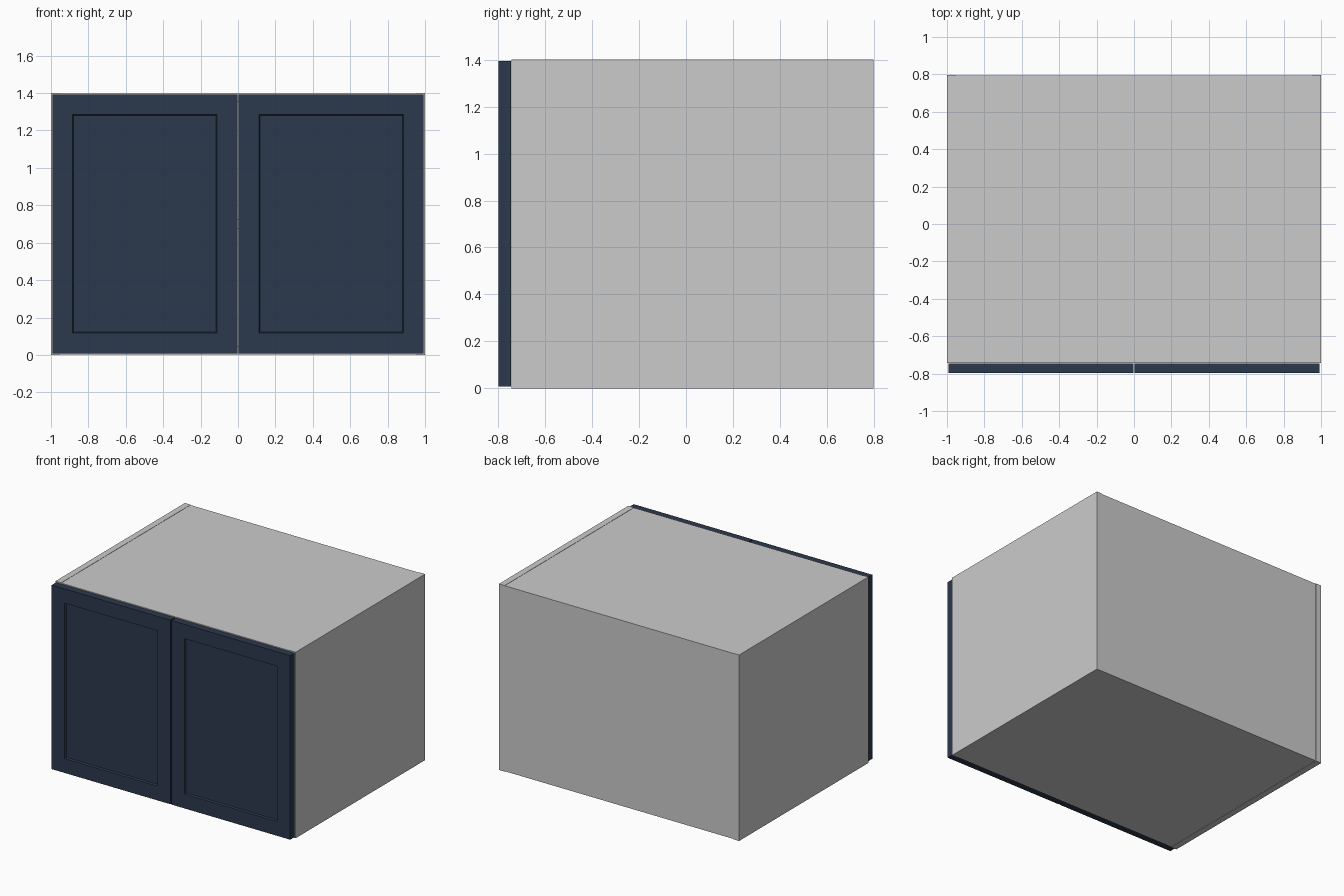
import bpy, bmesh

if "Cube" in bpy.data.objects:
    bpy.data.objects.remove(bpy.data.objects["Cube"])

W, H = 1.0, 1.4              # half width, height
FRONT, BACK = -0.742, 0.797  # carcass depth range
T = 0.047                    # board thickness
E = 0.002                    # tiny set-in of boards between the sides

navy = bpy.data.materials.new("navy_paint")
navy.diffuse_color = (0.024, 0.04, 0.072, 1)
navy.use_nodes = True
navy.node_tree.nodes["Principled BSDF"].inputs["Base Color"].default_value = navy.diffuse_color


def board(name, lo, hi):
    bm = bmesh.new()
    bmesh.ops.create_cube(bm, size=1)
    for v in bm.verts:
        v.co = [(a + b) / 2 + c * (b - a) for a, b, c in zip(lo, hi, v.co)]
    me = bpy.data.meshes.new(name)
    bm.to_mesh(me)
    bm.free()
    ob = bpy.data.objects.new(name, me)
    bpy.context.collection.objects.link(ob)
    return ob


def door(name, x0, x1):
    ob = board(name, (x0, -0.797, 0.008), (x1, -0.745, 1.393))
    bm = bmesh.new()
    bm.from_mesh(ob.data)
    bm.normal_update()
    face = min(bm.faces, key=lambda f: f.normal.y)
    # flat frame, then a shallow sloped step down to the centre panel
    bmesh.ops.inset_region(bm, faces=[face], thickness=0.153)
    bmesh.ops.inset_region(bm, faces=[face], thickness=0.008, depth=-0.012)
    bm.to_mesh(ob.data)
    bm.free()
    ob.data.materials.append(navy)


# Side panels and doors
for side, s in (("left", -1), ("right", 1)):
    xs = sorted((s * W, s * (W - T)))
    board(side + "_side_panel", (xs[0], FRONT, 0), (xs[1], BACK, H))
    xs = sorted((s * 0.004, s * 0.993))
    door(side + "_door", *xs)

# Boards between the sides
xi = W - T
board("bottom_panel", (-xi, FRONT, E), (xi, BACK - T, T))
board("top_panel", (-xi, FRONT, H - T), (xi, BACK - T, H - E))
board("back_panel", (-xi, BACK - T, E), (xi, BACK - E, H - E))
board("shelf", (-xi, FRONT + 0.02, 0.677), (xi, BACK - T, 0.724))
